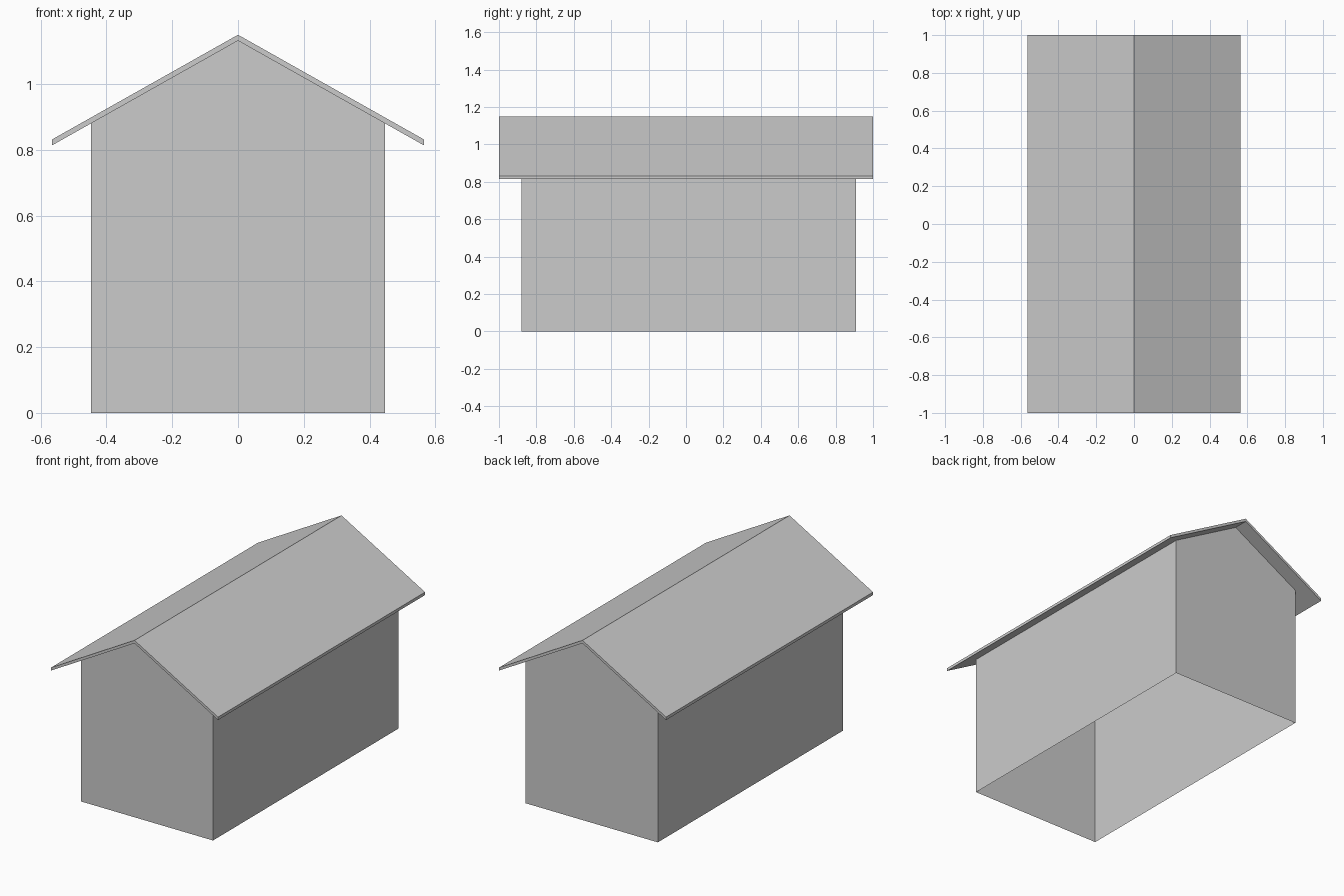
import bpy
import bmesh

cube = bpy.data.objects.get("Cube")
if cube:
    bpy.data.objects.remove(cube, do_unlink=True)

grey = bpy.data.materials.new("plain grey")
grey.use_nodes = True
color = (0.6, 0.6, 0.6, 1)
grey.diffuse_color = color
grey.node_tree.nodes["Principled BSDF"].inputs["Base Color"].default_value = color


def extrude_profile(name, profile, y0, y1, open_edges=()):
    """Sweep an x-z outline along y with end caps, skipping the open sides."""
    bm = bmesh.new()
    front = [bm.verts.new((x, y0, z)) for x, z in profile]
    back = [bm.verts.new((x, y1, z)) for x, z in profile]
    count = len(profile)
    bm.faces.new(front)
    bm.faces.new(back[::-1])
    for i in range(count):
        if i not in open_edges:
            j = (i + 1) % count
            bm.faces.new((front[j], front[i], back[i], back[j]))
    mesh = bpy.data.meshes.new(name)
    bm.to_mesh(mesh)
    bm.free()
    mesh.materials.append(grey)
    obj = bpy.data.objects.new(name, mesh)
    bpy.context.collection.objects.link(obj)
    return obj


half, eave = 0.447, 0.565
ridge, thick, drop = 1.15, 0.018, 0.318
under = ridge - thick
wall_top = under - drop * half / eave

# Thin walls with gable ends, open below and under the roof
extrude_profile("walls", [(-half, 0), (half, 0), (half, wall_top),
                          (0, under), (-half, wall_top)],
                -0.88, 0.91, open_edges=(0, 2, 3))

# Overhanging pitched roof slab
extrude_profile("roof", [(-eave, under - drop), (0, under), (eave, under - drop),
                         (eave, ridge - drop), (0, ridge), (-eave, ridge - drop)],
                -1, 1)
